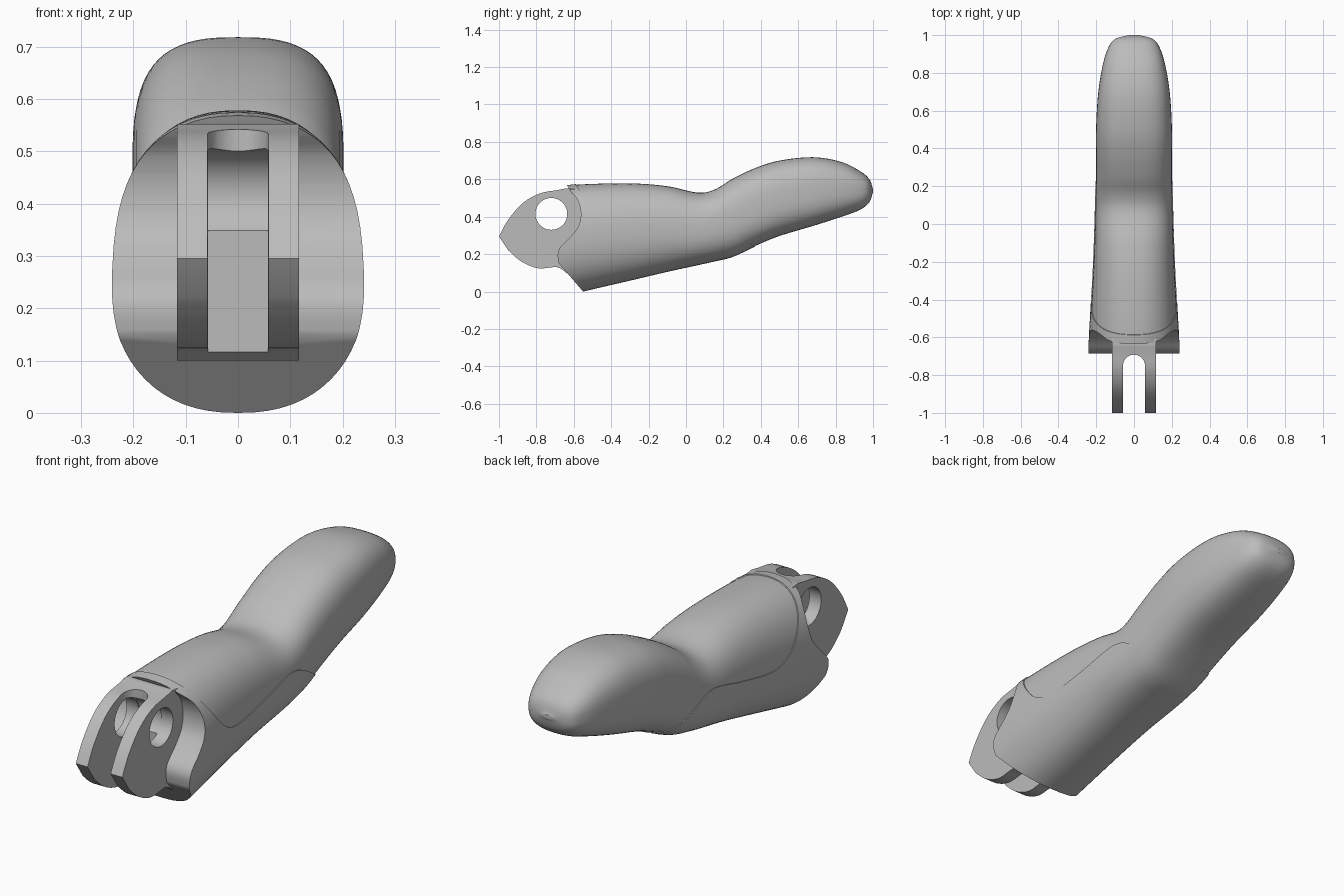
import bpy, bmesh, math
from mathutils import Vector

cube = bpy.data.objects.get("Cube")
if cube:
    bpy.data.objects.remove(cube, do_unlink=True)

grey = bpy.data.materials.new("plain_grey")
grey.use_nodes = True
grey.diffuse_color = (0.5, 0.5, 0.5, 1)
grey.node_tree.nodes["Principled BSDF"].inputs["Base Color"].default_value = (0.5, 0.5, 0.5, 1)


def make_object(name, bm):
    bmesh.ops.recalc_face_normals(bm, faces=bm.faces)
    mesh = bpy.data.meshes.new(name)
    bm.to_mesh(mesh)
    bm.free()
    mesh.materials.append(grey)
    obj = bpy.data.objects.new(name, mesh)
    bpy.context.collection.objects.link(obj)
    return obj


def catmull(rows, steps):
    """Smooth curve through rows of any length."""
    out = []
    for i in range(len(rows) - 1):
        a, b, c, d = (rows[max(0, min(len(rows) - 1, i + k))] for k in (-1, 0, 1, 2))
        for s in range(steps):
            t = s / steps
            out.append(tuple(0.5 * (2 * q + (r - p) * t + (2 * p - 5 * q + 4 * r - w) * t * t
                                    + (3 * q - p - 3 * r + w) * t ** 3)
                             for p, q, r, w in zip(a, b, c, d)))
    return out + [tuple(rows[-1])]


def loft(name, rows, inset=0.0, sides=64):
    """Superelliptic rings along y; each row is y, top, bottom, half width, exponent."""
    bm = bmesh.new()
    rings = []
    for y, top, low, half, power in rows:
        mid, high = (top + low) / 2, (top - low) / 2
        ring = []
        for k in range(sides):
            ang = math.tau * k / sides
            c, s = math.cos(ang), math.sin(ang)
            x = math.copysign(abs(c) ** (2 / power), c) * max(half - inset, 0.01)
            z = math.copysign(abs(s) ** (2 / power), s) * max(high - inset, 0.01)
            ring.append(bm.verts.new((x, y, mid + z)))
        rings.append(ring)
    for a, b in zip(rings, rings[1:]):
        for k in range(sides):
            bm.faces.new((a[k], a[k - 1], b[k - 1], b[k]))
    bm.faces.new(rings[0])
    bm.faces.new(rings[-1])
    return make_object(name, bm)


def side_prism(name, outline, half):
    """Side outline in y, z extruded across x."""
    bm = bmesh.new()
    face = bm.faces.new([bm.verts.new((-half, y, z)) for y, z in outline])
    ext = bmesh.ops.extrude_face_region(bm, geom=[face])
    bmesh.ops.translate(bm, vec=Vector((2 * half, 0, 0)),
                        verts=[v for v in ext["geom"] if isinstance(v, bmesh.types.BMVert)])
    return make_object(name, bm)


def circle(y, z, r, n=48):
    return [(y + r * math.cos(math.tau * k / n), z + r * math.sin(math.tau * k / n)) for k in range(n)]


def box_outline(y0, y1, z0, z1):
    return [(y0, z0), (y1, z0), (y1, z1), (y0, z1)]


def boolean(obj, cutter, operation="DIFFERENCE"):
    mod = obj.modifiers.new("cut", "BOOLEAN")
    mod.operation, mod.object, mod.solver = operation, cutter, "EXACT"
    bpy.context.view_layer.objects.active = obj
    bpy.ops.object.modifier_apply(modifier=mod.name)


# Body stations: y, top, bottom, half width, roundness
BODY = [(-0.72, 0.55, -0.04, 0.243, 2.3), (-0.58, 0.575, -0.007, 0.238, 2.3),
        (-0.3, 0.582, 0.058, 0.222, 2.35), (-0.1, 0.567, 0.105, 0.213, 2.4),
        (0.06, 0.533, 0.14, 0.208, 2.5), (0.15, 0.548, 0.16, 0.206, 2.6),
        (0.25, 0.607, 0.185, 0.205, 2.7), (0.37, 0.664, 0.24, 0.205, 2.8),
        (0.5, 0.704, 0.293, 0.205, 2.8), (0.68, 0.722, 0.347, 0.195, 2.8),
        (0.83, 0.697, 0.395, 0.172, 2.7), (0.93, 0.648, 0.433, 0.142, 2.6),
        (0.98, 0.605, 0.473, 0.103, 2.5), (1.0, 0.55, 0.53, 0.03, 2.2)]
stations = catmull(BODY, 6)

# Seam between the lower shell and the upper pad
seam = catmull([(-0.6, 0.6), (-0.55, 0.505), (-0.47, 0.39), (-0.4, 0.325), (-0.3, 0.302),
                (-0.1, 0.335), (0.04, 0.368), (0.12, 0.374), (0.2, 0.345), (0.37, 0.24)], 4)
upper = side_prism("upper_cutter", seam + [(0.37, -0.3), (1.3, -0.3), (1.3, 1), (-0.6, 1)], 0.5)

# Curved front end of the shell
front_curve = catmull([(-0.65, 0.6), (-0.62, 0.54), (-0.58, 0.49), (-0.562, 0.42), (-0.575, 0.35),
                       (-0.62, 0.29), (-0.67, 0.24), (-0.686, 0.2), (-0.68, 0.15)], 4)
front = side_prism("front_cutter", [(-0.65, 1)] + front_curve
                   + [(-0.55, 0), (-0.55, -0.3), (-1.3, -0.3), (-1.3, 1)], 0.5)

lower_shell = loft("lower_shell", stations)
boolean(lower_shell, upper)
boolean(lower_shell, front)
upper_pad = loft("upper_pad", stations, 0.004)
boolean(upper_pad, upper, "INTERSECT")

# Hinge with two lugs around a pin hole
PIN = (-0.72, 0.415)
lug_curve = catmull([(-1.0, 0.295), (-0.95, 0.385), (-0.87, 0.475), (-0.78, 0.525), (-0.69, 0.542),
                     (-0.64, 0.552)], 4)
lug_under = catmull([(-0.64, 0.1), (-0.69, 0.13), (-0.79, 0.124), (-0.88, 0.16), (-0.95, 0.22)], 4)
hinge = side_prism("hinge_lugs", lug_curve + [(-0.53, 0.54), (-0.53, 0.1)] + lug_under, 0.117)
pin_hole = side_prism("pin_cutter", circle(*PIN, 0.085), 0.3)
boolean(hinge, pin_hole)

# Slot between the lugs, with a rounded end and a clearance round the pin
slot_parts = [side_prism("slot_mouth", box_outline(-1.3, -0.75, -0.1, 0.8), 0.058),
              side_prism("slot_lower", box_outline(-1.31, -0.66, -0.11, 0.355), 0.0575),
              side_prism("slot_bore", circle(*PIN, 0.09), 0.057)]
bm = bmesh.new()
bmesh.ops.create_cone(bm, cap_ends=True, segments=40, radius1=0.058, radius2=0.058, depth=0.5)
bmesh.ops.translate(bm, vec=(0, -0.75, 0.55), verts=bm.verts)
slot_parts.append(make_object("slot_round", bm))
for cutter in slot_parts:
    boolean(hinge, cutter)
boolean(lower_shell, slot_parts[1])

for cutter in slot_parts + [pin_hole, front, upper]:
    bpy.data.objects.remove(cutter, do_unlink=True)

# Smooth surfaces with crisp edges
bpy.ops.object.select_all(action="DESELECT")
for obj in (lower_shell, upper_pad, hinge):
    obj.select_set(True)
bpy.context.view_layer.objects.active = lower_shell
bpy.ops.object.shade_smooth_by_angle(angle=math.radians(32))
